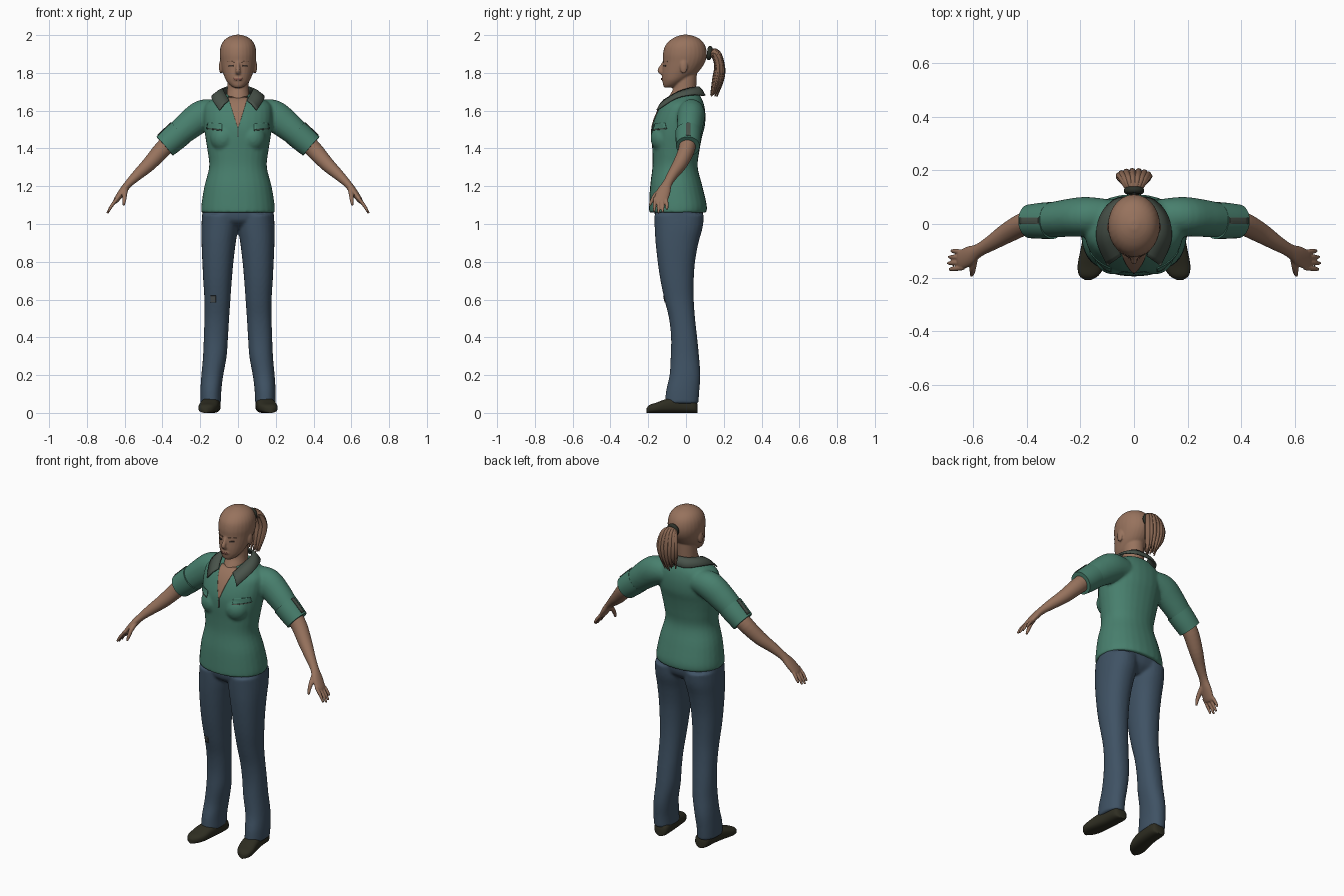
import bpy, bmesh, math, random
from mathutils import Vector, Matrix
from mathutils.bvhtree import BVHTree

random.seed(4)
cube = bpy.data.objects.get("Cube")
if cube:
    bpy.data.objects.remove(cube, do_unlink=True)


def material(name, *rgb):
    m = bpy.data.materials.new(name)
    m.use_nodes = True
    m.diffuse_color = (*rgb, 1)
    m.node_tree.nodes["Principled BSDF"].inputs["Base Color"].default_value = (*rgb, 1)
    return m


SKIN = material("skin", .31, .17, .11)
HAIR = material("hair", .25, .135, .085)
SHIRT = material("shirt green", .065, .215, .155)
TRIM = material("collar grey", .065, .085, .068)
DENIM = material("trouser blue", .05, .085, .128)
SHOE = material("shoe brown", .028, .027, .016)
BAND = material("hair band", .025, .03, .022)
LIPS = material("lips", .24, .10, .075)
EYE = material("eye dark", .05, .035, .028)
PATCH = material("knee patch", .075, .085, .085)


def smooth_rows(rows, k=4):
    """Catmull-Rom interpolation between rows of numbers."""
    out, last = [], len(rows) - 1
    for i in range(last):
        a, b, c, d = (rows[max(0, min(last, i + o))] for o in (-1, 0, 1, 2))
        for s in range(k):
            t = s / k
            out.append([q + .5 * t * (r - p + t * (2 * p - 5 * q + 4 * r - w + t * (3 * (q - r) + w - p)))
                        for p, q, r, w in zip(a, b, c, d)])
    return out + [list(rows[-1])]


def loft(bm, rings, both=False, n=28, power=2.0):
    """Skin closed superellipse rings given as (centre, U, V)."""
    for side in ((1, -1) if both else (1,)):
        loops = []
        for c, u, v in rings:
            loop = []
            for i in range(n):
                a = 2 * math.pi * i / n
                x, y = (math.copysign(abs(f) ** (2 / power), f) for f in (math.cos(a), math.sin(a)))
                p = c + u * x + v * y
                loop.append(bm.verts.new((p.x * side, p.y, p.z)))
            loops.append(loop)
        for a, b in zip(loops, loops[1:]):
            for i in range(n):
                bm.faces.new((a[i], a[(i + 1) % n], b[(i + 1) % n], b[i]))
        bm.faces.new(loops[0][::-1])
        bm.faces.new(loops[-1])


def stack(rows):
    """Level rings from rows of z, inner x, outer x, front y, back y."""
    return [(Vector(((a + b) / 2, (f + k) / 2, z)), Vector(((b - a) / 2, 0, 0)), Vector((0, (k - f) / 2, 0)))
            for z, a, b, f, k in smooth_rows(rows)]


def centred(rows):
    return stack([(z, -h, h, f, b) for z, h, f, b in rows])


def tube(rows, ref=(0, 1, 0)):
    """Rings across a path of x, y, z, radius along ref, other radius."""
    rows = smooth_rows(rows)
    pts, rings = [Vector(r[:3]) for r in rows], []
    for i, r in enumerate(rows):
        t = (pts[min(i + 1, len(pts) - 1)] - pts[max(i - 1, 0)]).normalized()
        u = Vector(ref)
        u = (u - t * u.dot(t)).normalized()
        rings.append((pts[i], u * r[3], t.cross(u) * r[4]))
    return rings


def blob(bm, loc, scale):
    for s in (1, -1):
        m = Matrix.Translation((loc[0] * s, loc[1], loc[2])) @ Matrix.Diagonal((*scale, 1))
        bmesh.ops.create_uvsphere(bm, u_segments=20, v_segments=12, radius=1, matrix=m)


def finish(name, bm, mat, voxel=0, relax=4, solid=0):
    bmesh.ops.recalc_face_normals(bm, faces=bm.faces)
    me = bpy.data.meshes.new(name)
    bm.to_mesh(me)
    bm.free()
    ob = bpy.data.objects.new(name, me)
    bpy.context.collection.objects.link(ob)
    me.materials.append(mat)
    bpy.ops.object.select_all(action='DESELECT')
    ob.select_set(True)
    bpy.context.view_layer.objects.active = ob
    bpy.ops.object.shade_smooth_by_angle(angle=math.radians(45))
    if voxel:
        r = ob.modifiers.new("fuse", 'REMESH')
        r.mode, r.voxel_size, r.use_smooth_shade = 'VOXEL', voxel, True
        s = ob.modifiers.new("relax", 'SMOOTH')
        s.factor, s.iterations = .5, relax
    if solid:
        s = ob.modifiers.new("thickness", 'SOLIDIFY')
        s.thickness, s.offset = solid, 0
    return ob


def sheet(bm, grid, both):
    for side in ((1, -1) if both else (1,)):
        v = [[bm.verts.new((p[0] * side, p[1], p[2])) for p in row] for row in grid]
        for a, b in zip(v, v[1:]):
            for i in range(len(a) - 1):
                bm.faces.new((a[i], a[i + 1], b[i + 1], b[i]))


def drape(name, target, corners, mat, both=True, down=False, lift=.002, n=8):
    """Lay a thin four-cornered plate on a surface, from the front or from above."""
    bpy.context.view_layer.update()
    bvh = BVHTree.FromObject(target, bpy.context.evaluated_depsgraph_get())
    d = Vector((0, 0, -1)) if down else Vector((0, 1, 0))
    a, b, c, e = ((Vector((p[0], p[1], 1.5)) if down else Vector((p[0], 0, p[1]))) for p in corners)
    grid = []
    for i in range(n + 1):
        row = []
        for j in range(n + 1):
            p = a.lerp(b, j / n).lerp(e.lerp(c, j / n), i / n)
            hit = bvh.ray_cast(p - d, d)[0] or p
            row.append(hit - d * lift)
        grid.append(row)
    bm = bmesh.new()
    sheet(bm, grid, both)
    return finish(name, bm, mat, solid=.004)


# Shirt body with sleeves
bm = bmesh.new()
loft(bm, centred([(1.06, .195, -.195, .108), (1.1, .194, -.195, .11), (1.2, .178, -.19, .087),
                  (1.3, .153, -.178, .062), (1.38, .16, -.178, .07), (1.46, .173, -.182, .085),
                  (1.52, .18, -.178, .1), (1.58, .183, -.158, .103), (1.63, .175, -.13, .096),
                  (1.665, .13, -.095, .083), (1.688, .08, -.045, .068)]), power=2.2)
blob(bm, (.078, -.12, 1.455), (.07, .068, .075))
loft(bm, tube([(.1, .028, 1.59, .065, .065), (.18, .028, 1.578, .073, .082), (.25, .022, 1.53, .07, .078),
               (.315, .015, 1.475, .064, .069), (.375, .011, 1.423, .058, .061)]), both=True)
shirt = finish("shirt", bm, SHIRT, .008, 5)

# Rolled cuffs
bm = bmesh.new()
loft(bm, tube([(.305, .013, 1.484, .069, .072), (.345, .012, 1.449, .067, .07),
               (.388, .01, 1.412, .063, .066)]), both=True)
cuffs = finish("sleeve_cuffs", bm, SHIRT)
drape("cuff_tabs", cuffs, [(.335, 0), (.425, 0), (.425, .024), (.335, .024)], TRIM, down=True)

# Shirt front: open neck, placket line and pocket flaps
drape("open_neck", shirt, [(-.052, 1.672), (.052, 1.672), (.002, 1.51), (-.002, 1.51)], SKIN, both=False, n=14)
drape("placket_line", shirt, [(-.003, 1.512), (.003, 1.512), (.003, 1.46), (-.003, 1.46)], TRIM, both=False)
drape("pocket_flaps", shirt, [(.085, 1.53), (.16, 1.535), (.165, 1.507), (.085, 1.5)], SHIRT, lift=.003)
drape("pocket_edges", shirt, [(.085, 1.5), (.165, 1.507), (.165, 1.502), (.085, 1.494)], TRIM)

# Collar: a folded band open at the front
upper = smooth_rows([(0, .068, 1.725), (.05, .058, 1.725), (.077, .01, 1.716), (.072, -.05, 1.695), (.048, -.118, 1.655)])
lower = smooth_rows([(0, .1, 1.68), (.07, .092, 1.68), (.125, .03, 1.684), (.138, -.06, 1.663), (.098, -.154, 1.602)])
bm = bmesh.new()
sheet(bm, [upper, [[(p + q) / 2 + o for p, q, o in zip(a, b, (0, 0, .006))] for a, b in zip(upper, lower)], lower], True)
bmesh.ops.remove_doubles(bm, verts=bm.verts, dist=.0005)
finish("collar", bm, TRIM, solid=.008)

# Trousers
bm = bmesh.new()
loft(bm, stack([(.05, .09, .199, -.112, .066), (.12, .088, .199, -.105, .071), (.2, .078, .194, -.087, .076),
                (.3, .06, .185, -.081, .069), (.4, .053, .181, -.079, .059), (.5, .047, .178, -.09, .048),
                (.6, .04, .178, -.114, .041), (.7, .033, .184, -.135, .041), (.8, .024, .189, -.15, .048),
                (.9, .012, .193, -.161, .066), (.98, 0, .194, -.166, .088), (1.05, 0, .19, -.168, .096)]),
     both=True, power=2.2)
loft(bm, centred([(.975, .1, -.1, .04), (1.02, .185, -.16, .085), (1.1, .182, -.165, .092)]), power=2.3)
trousers = finish("trousers", bm, DENIM, .008, 4)
drape("knee_patch", trousers, [(-.145, .62), (-.118, .62), (-.118, .585), (-.145, .585)], PATCH, both=False)

# Shoes: rows of x, y, half width, height
bm = bmesh.new()
shoe = smooth_rows([(.135, .062, .018, .04), (.136, .045, .042, .07), (.14, -.03, .047, .085), (.15, -.1, .05, .075),
                    (.16, -.155, .05, .055), (.168, -.192, .036, .043), (.171, -.208, .012, .026)])
loft(bm, [(Vector((x, y, h / 2)), Vector((w, 0, 0)), Vector((0, 0, h / 2))) for x, y, w, h in shoe], both=True, power=2.7)
finish("shoes", bm, SHOE)

# Forearms and hands
bm = bmesh.new()
loft(bm, tube([(.35, .011, 1.445, .046, .048), (.405, .002, 1.39, .043, .045), (.47, -.032, 1.318, .038, .038),
               (.53, -.07, 1.262, .029, .029), (.578, -.098, 1.215, .025, .021), (.612, -.118, 1.172, .036, .019),
               (.642, -.133, 1.13, .036, .015), (.652, -.137, 1.115, .026, .01)]), both=True)
for i, reach in enumerate((.9, 1, .94, .76)):
    y = -.163 + .019 * i
    loft(bm, tube([(.635, y, 1.14, .009, .009), (.64 + .03 * reach, y - .004 + .003 * i, 1.14 - .045 * reach, .009, .009),
                   (.64 + .052 * reach, y - .006 + .004 * i, 1.14 - .083 * reach, .006, .006)]), both=True, n=12)
loft(bm, tube([(.595, -.12, 1.19, .016, .015), (.6, -.16, 1.155, .013, .013), (.602, -.18, 1.125, .01, .01),
               (.606, -.192, 1.098, .006, .006)], ref=(1, 0, 0)), both=True, n=12)
finish("arms_and_hands", bm, SKIN, .004, 2)

# Head, neck, nose and ears
bm = bmesh.new()
loft(bm, centred([(1.722, .022, -.115, -.07), (1.735, .042, -.121, -.035), (1.76, .063, -.125, .005),
                  (1.79, .076, -.127, .048), (1.82, .085, -.125, .078), (1.86, .093, -.122, .102),
                  (1.9, .097, -.122, .11), (1.94, .092, -.112, .103), (1.97, .076, -.088, .084),
                  (1.99, .05, -.056, .054), (2.002, .014, -.02, .014)]))
loft(bm, centred([(1.6, .07, -.13, .05), (1.64, .066, -.113, .05), (1.68, .061, -.088, .052),
                  (1.72, .057, -.068, .054), (1.8, .056, -.06, .058)]))
loft(bm, tube([(0, -.112, 1.862, .008, .01), (0, -.126, 1.835, .01, .012), (0, -.138, 1.812, .013, .013),
               (0, -.124, 1.797, .014, .01)], ref=(1, 0, 0)), n=14)
blob(bm, (.091, -.012, 1.832), (.01, .02, .036))
blob(bm, (.008, -.122, 1.768), (.016, .009, .009))
head = finish("head_and_neck", bm, SKIN, .005, 3)

# Painted face details
drape("eyes", head, [(.024, 1.842), (.05, 1.843), (.05, 1.835), (.024, 1.834)], EYE, lift=.001)
drape("eyebrows", head, [(.018, 1.861), (.058, 1.863), (.058, 1.859), (.018, 1.856)], HAIR, lift=.001)
drape("mouth", head, [(-.023, 1.772), (.023, 1.772), (.018, 1.762), (-.018, 1.762)], LIPS, both=False, lift=.001)

# Ponytail: a tapered core wrapped in loose strands
bm = bmesh.new()
loft(bm, tube([(0, .115, 1.905, .024, .022), (0, .155, 1.9, .04, .024), (0, .176, 1.85, .055, .024),
               (0, .172, 1.78, .048, .026), (0, .155, 1.715, .022, .014)], ref=(1, 0, 0)))
for i in range(15):
    a = 2 * math.pi * i / 15
    c, s, drop = math.cos(a), math.sin(a), random.uniform(-.02, .035)
    loft(bm, tube([(.016 * c, .12, 1.905 + .014 * s, .008, .008), (.04 * c, .158 + .012 * s, 1.898 + .014 * s, .011, .01),
                   (.057 * c, .178 + .019 * s, 1.835, .012, .01), (.05 * c, .17 + .022 * s, 1.765, .011, .01),
                   (.034 * c, .147 + .016 * s, 1.69 + drop, .003, .003)], ref=(1, 0, 0)), n=8)
finish("ponytail", bm, HAIR)

# Hair band
bpy.ops.mesh.primitive_torus_add(location=(0, .124, 1.905), rotation=(math.radians(82), 0, 0), major_radius=.025,
                                 minor_radius=.013, major_segments=28, minor_segments=12)
band = bpy.context.object
band.name = "hair_band"
band.data.materials.append(BAND)
bpy.ops.object.shade_smooth_by_angle(angle=math.radians(60))
